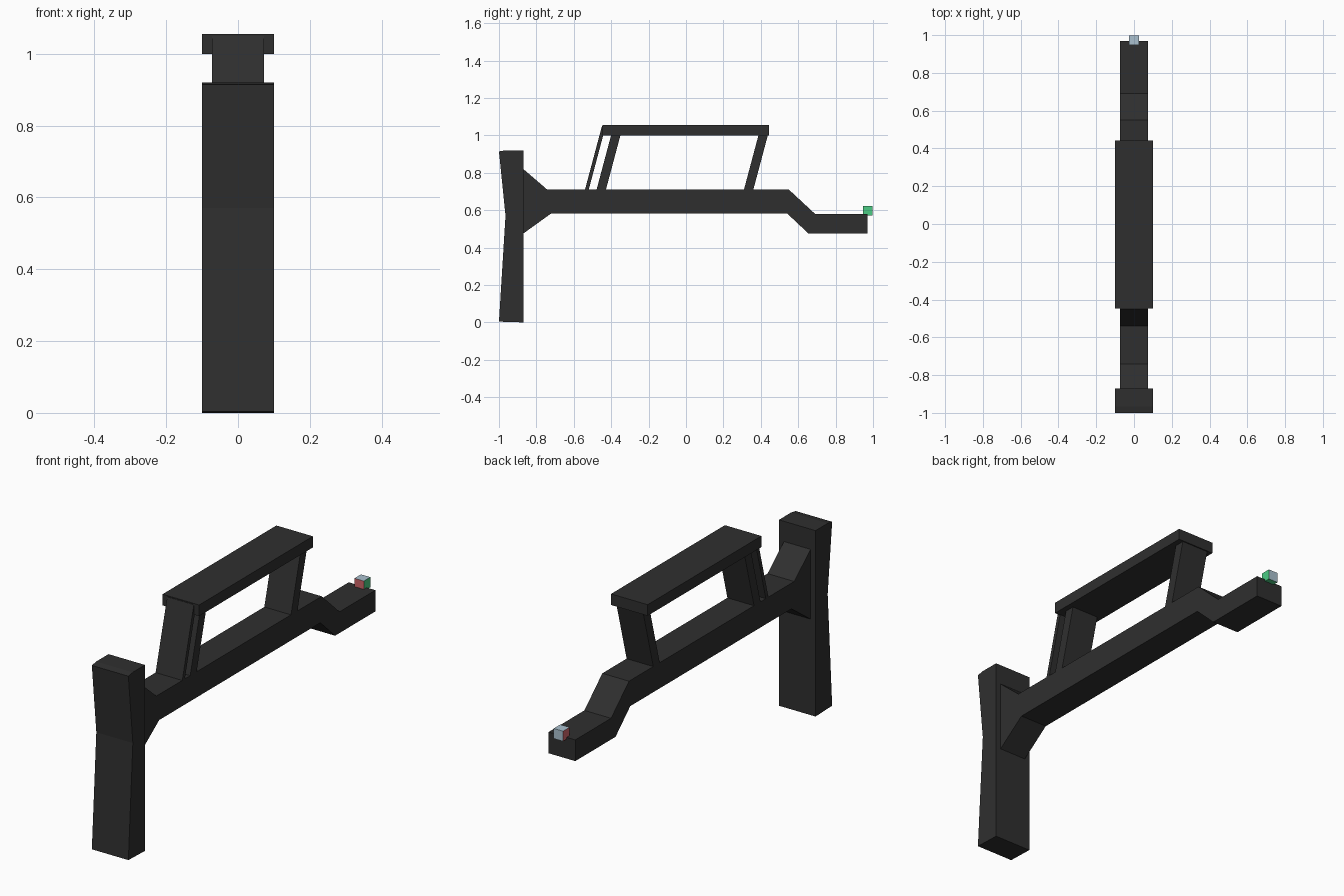
import bpy
import bmesh

if "Cube" in bpy.data.objects:
    bpy.data.objects.remove(bpy.data.objects["Cube"])


def material(name, rgb):
    m = bpy.data.materials.new(name)
    m.diffuse_color = (*rgb, 1.0)
    m.use_nodes = True
    m.node_tree.nodes["Principled BSDF"].inputs["Base Color"].default_value = m.diffuse_color
    return m


DARK = material("charcoal", (0.028, 0.028, 0.028))
RED = material("red", (0.62, 0.13, 0.14))
GREEN = material("green", (0.07, 0.60, 0.23))
BLUE = material("pale blue", (0.40, 0.53, 0.62))


def extrude_profile(name, points, half_width, mats=(DARK,)):
    """Side profile of (y, z) points, extruded across x."""
    bm = bmesh.new()
    face = bm.faces.new([bm.verts.new((-half_width, y, z)) for y, z in points])
    ext = bmesh.ops.extrude_face_region(bm, geom=[face])
    moved = [v for v in ext["geom"] if isinstance(v, bmesh.types.BMVert)]
    bmesh.ops.translate(bm, verts=moved, vec=(2 * half_width, 0, 0))
    bmesh.ops.recalc_face_normals(bm, faces=bm.faces)
    me = bpy.data.meshes.new(name)
    bm.to_mesh(me)
    bm.free()
    for m in mats:
        me.materials.append(m)
    obj = bpy.data.objects.new(name, me)
    bpy.context.collection.objects.link(obj)
    return obj


def rect(y0, y1, z0, z1):
    return [(y0, z0), (y1, z0), (y1, z1), (y0, z1)]


# Upright end plate with a slightly bent outer face
extrude_profile("end_plate", [(-1.0, 0.004), (-0.87, 0.0), (-0.87, 0.92),
                              (-0.965, 0.92), (-1.0, 0.914), (-0.965, 0.57)], 0.1)

# Long beam: flared at the plate, stepping down toward the tip
extrude_profile("main_beam", [(-0.87, 0.475), (-0.72, 0.583), (0.54, 0.583),
                              (0.655, 0.475), (0.97, 0.475), (0.97, 0.58),
                              (0.69, 0.58), (0.55, 0.71), (-0.742, 0.71),
                              (-0.87, 0.82)], 0.073)

# Raised top rail
extrude_profile("top_rail", rect(-0.447, 0.443, 1.0, 1.055), 0.1)

# Slanted struts: (name, y at beam top, thickness, top height)
SLOPE = 0.092 / 0.345
for name, y, t, top in (("thin_strut", -0.54, 0.02, 1.05),
                        ("front_strut", -0.478, 0.05, 1.0),
                        ("rear_strut", 0.31, 0.05, 1.0)):
    lo = y - SLOPE * 0.01
    hi = y + SLOPE * (top - 0.71)
    extrude_profile(name, [(lo, 0.70), (lo + t, 0.70), (hi + t, top), (hi, top)], 0.073)

# Small tip cube, coloured by face direction
cube = extrude_profile("tip_cube", rect(0.947, 0.998, 0.571, 0.621), 0.0255,
                       (RED, GREEN, BLUE))
for p in cube.data.polygons:
    n = p.normal
    if n.x > 0.5 or n.z < -0.5:
        p.material_index = 1
    elif n.y > 0.5 or n.z > 0.5:
        p.material_index = 2
    else:
        p.material_index = 0
